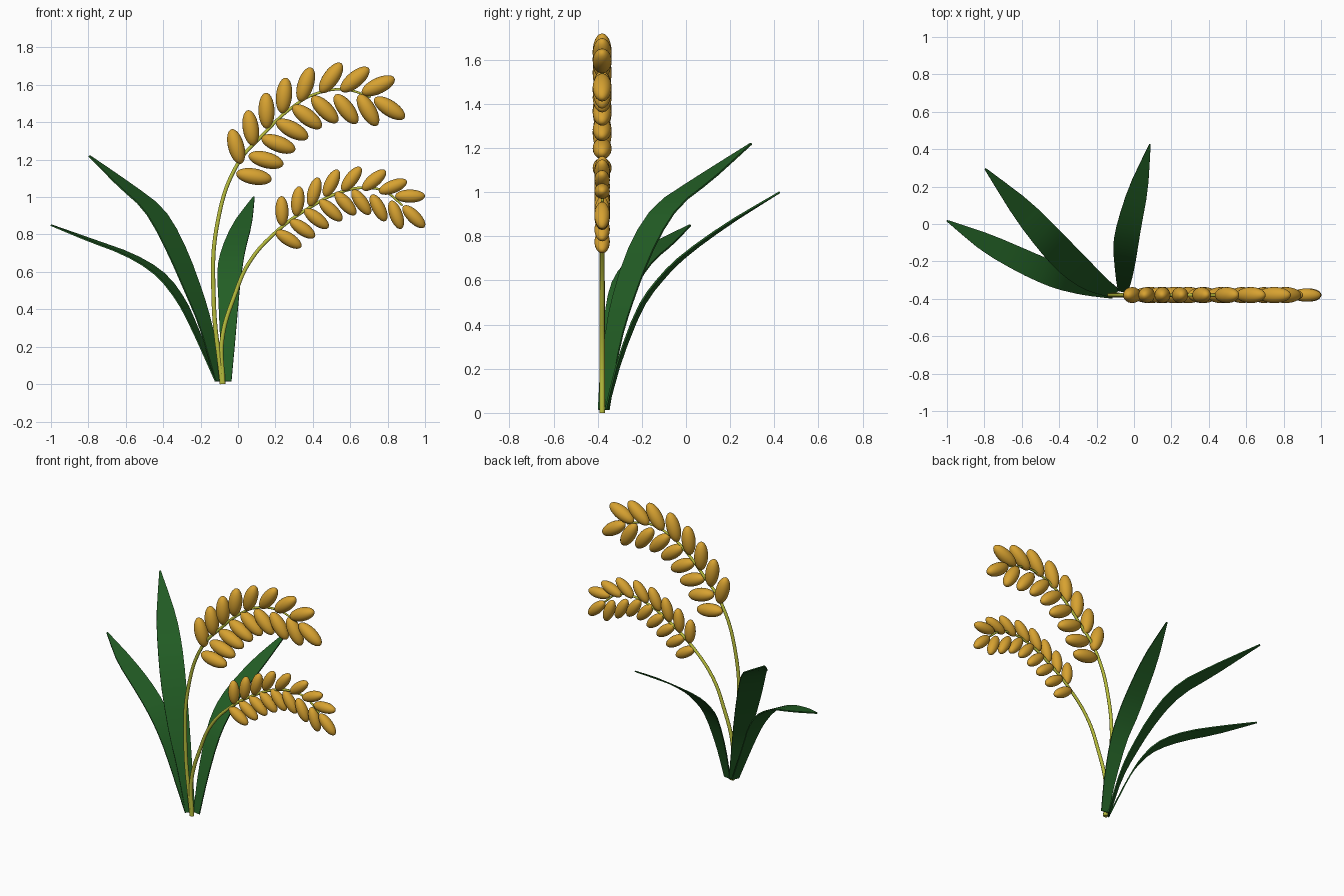
import bpy, bmesh, math
from mathutils import Vector, Matrix

cube = bpy.data.objects.get("Cube")
if cube:
    bpy.data.objects.remove(cube, do_unlink=True)

STEM_Y = -0.38


def material(name, rgb):
    mat = bpy.data.materials.new(name)
    mat.use_nodes = True
    mat.diffuse_color = (*rgb, 1)
    bsdf = next(n for n in mat.node_tree.nodes if n.type == 'BSDF_PRINCIPLED')
    bsdf.inputs["Base Color"].default_value = (*rgb, 1)
    bsdf.inputs["Roughness"].default_value = 0.7
    return mat


leaf_green = material("leaf_green", (0.016, 0.11, 0.018))
stem_lime = material("stem_lime", (0.48, 0.51, 0.045))
grain_gold = material("grain_gold", (0.68, 0.36, 0.03))


def spline(keys, count):
    """Evenly sample a smooth path through the keys."""
    keys = [Vector(k) for k in keys]
    padded = [2 * keys[0] - keys[1], *keys, 2 * keys[-1] - keys[-2]]
    samples = []
    for i in range(count):
        u = i / (count - 1) * (len(keys) - 1)
        seg = min(int(u), len(keys) - 2)
        t = u - seg
        a, b, c, d = padded[seg:seg + 4]
        samples.append(b + (c - a) * (t / 2)
                       + (2 * a - 5 * b + 4 * c - d) * (t * t / 2)
                       + (3 * b - a - 3 * c + d) * (t ** 3 / 2))
    return samples


def add_object(name, data, mat):
    obj = bpy.data.objects.new(name, data)
    bpy.context.collection.objects.link(obj)
    if not data.materials:
        data.materials.append(mat)
    return obj


# Stems: tapered round tubes, bending in one plane
def make_stem(name, points):
    curve = bpy.data.curves.new(name, 'CURVE')
    curve.dimensions = '3D'
    curve.bevel_depth = 0.013
    curve.bevel_resolution = 3
    curve.use_fill_caps = True
    line = curve.splines.new('BEZIER')
    line.bezier_points.add(len(points) - 1)
    for i, (knot, (x, z)) in enumerate(zip(line.bezier_points, points)):
        knot.co = (x, STEM_Y, z)
        knot.handle_left_type = knot.handle_right_type = 'AUTO'
        knot.radius = 1 - 0.55 * i / (len(points) - 1)
    add_object(name, curve, stem_lime)


make_stem("tall_stem", [(-0.085, 0), (-0.13, 0.45), (-0.11, 0.86), (0, 1.18),
                        (0.13, 1.33), (0.29, 1.48), (0.41, 1.55),
                        (0.57, 1.575), (0.71, 1.535)])
make_stem("short_stem", [(-0.08, 0), (-0.085, 0.24), (-0.016, 0.48),
                         (0.06, 0.65), (0.2, 0.81), (0.385, 0.945),
                         (0.545, 1.025), (0.68, 1.05), (0.785, 1.03),
                         (0.88, 0.955)])


# Grains: long ellipsoids set in rows on both sides of each stem
def grain_mesh(name, length, radius):
    bm = bmesh.new()
    bmesh.ops.create_uvsphere(bm, u_segments=20, v_segments=14, radius=1)
    bm.transform(Matrix.Diagonal((radius, radius, length, 1)))
    bm.transform(Matrix.Rotation(math.pi / 2, 4, 'Y'))
    for face in bm.faces:
        face.smooth = True
    mesh = bpy.data.meshes.new(name)
    bm.to_mesh(mesh)
    bm.free()
    return mesh


def make_grains(name, mesh, upper, lower, end):
    for side, placed in (("upper", spline(upper, 8)),
                         ("lower", spline(lower, 8)), ("end", [end])):
        for i, (x, z, angle) in enumerate(placed):
            grain = add_object(f"{name}_{side}_grain_{i + 1}", mesh, grain_gold)
            grain.location = (x, STEM_Y, z)
            grain.rotation_euler.y = -math.radians(angle)


# Keys hold x, z and tilt in degrees
make_grains("tall", grain_mesh("large_grain", 0.096, 0.043),
            [(-0.01, 1.27, 105), (0.13, 1.44, 93), (0.30, 1.575, 79),
             (0.53, 1.64, 51), (0.75, 1.595, 25)],
            [(0.085, 1.11, -10), (0.24, 1.31, -23), (0.43, 1.46, -43),
             (0.695, 1.465, -60)],
            (0.81, 1.475, -33))
make_grains("short", grain_mesh("small_grain", 0.08, 0.035),
            [(0.235, 0.925, 92), (0.385, 1.015, 77), (0.55, 1.09, 58),
             (0.755, 1.085, 36), (0.92, 1.005, 0)],
            [(0.27, 0.775, -32), (0.445, 0.90, -39), (0.63, 0.975, -53),
             (0.845, 0.905, -70)],
            (0.94, 0.895, -45))


# Leaves: thin arching blades, level across their width
def make_leaf(name, path, half_width):
    taper = [0.38, 0.62, 0.85, 1, 0.98, 0.75, 0.06]
    centres = spline(path, 15)
    widths = spline([(t, 0) for t in taper], 15)
    run = centres[-1] - centres[0]
    across = Vector((run.y, -run.x, 0)).normalized() * half_width
    bm = bmesh.new()
    rows = [[bm.verts.new(c + across * (w.x * s)) for s in (-1, 0, 1)]
            for c, w in zip(centres, widths)]
    for low, high in zip(rows, rows[1:]):
        for k in range(2):
            face = bm.faces.new((low[k], low[k + 1], high[k + 1], high[k]))
            face.smooth = True
    mesh = bpy.data.meshes.new(name)
    bm.to_mesh(mesh)
    bm.free()
    leaf = add_object(name, mesh, leaf_green)
    solid = leaf.modifiers.new("thickness", 'SOLIDIFY')
    solid.thickness = 0.008
    solid.offset = 0
    bpy.ops.object.select_all(action='DESELECT')
    leaf.select_set(True)
    bpy.context.view_layer.objects.active = leaf
    bpy.ops.object.modifier_apply(modifier=solid.name)
    bpy.ops.object.shade_smooth_by_angle(angle=math.radians(40))


make_leaf("tall_leaf", [(-0.1, -0.37, 0.015), (-0.17, -0.335, 0.3),
                        (-0.24, -0.29, 0.5), (-0.34, -0.205, 0.74),
                        (-0.45, -0.09, 0.93), (-0.6, 0.08, 1.06),
                        (-0.795, 0.295, 1.22)], 0.078)
make_leaf("low_leaf", [(-0.11, -0.375, 0.015), (-0.23, -0.345, 0.295),
                       (-0.31, -0.315, 0.455), (-0.42, -0.275, 0.59),
                       (-0.58, -0.205, 0.69), (-0.79, -0.1, 0.77),
                       (-1, 0.018, 0.85)], 0.066)
make_leaf("back_leaf", [(-0.06, -0.36, 0.015), (-0.055, -0.3, 0.24),
                        (-0.05, -0.21, 0.47), (-0.045, -0.12, 0.6),
                        (-0.025, -0.005, 0.715), (0.025, 0.196, 0.86),
                        (0.085, 0.425, 1)], 0.066)
